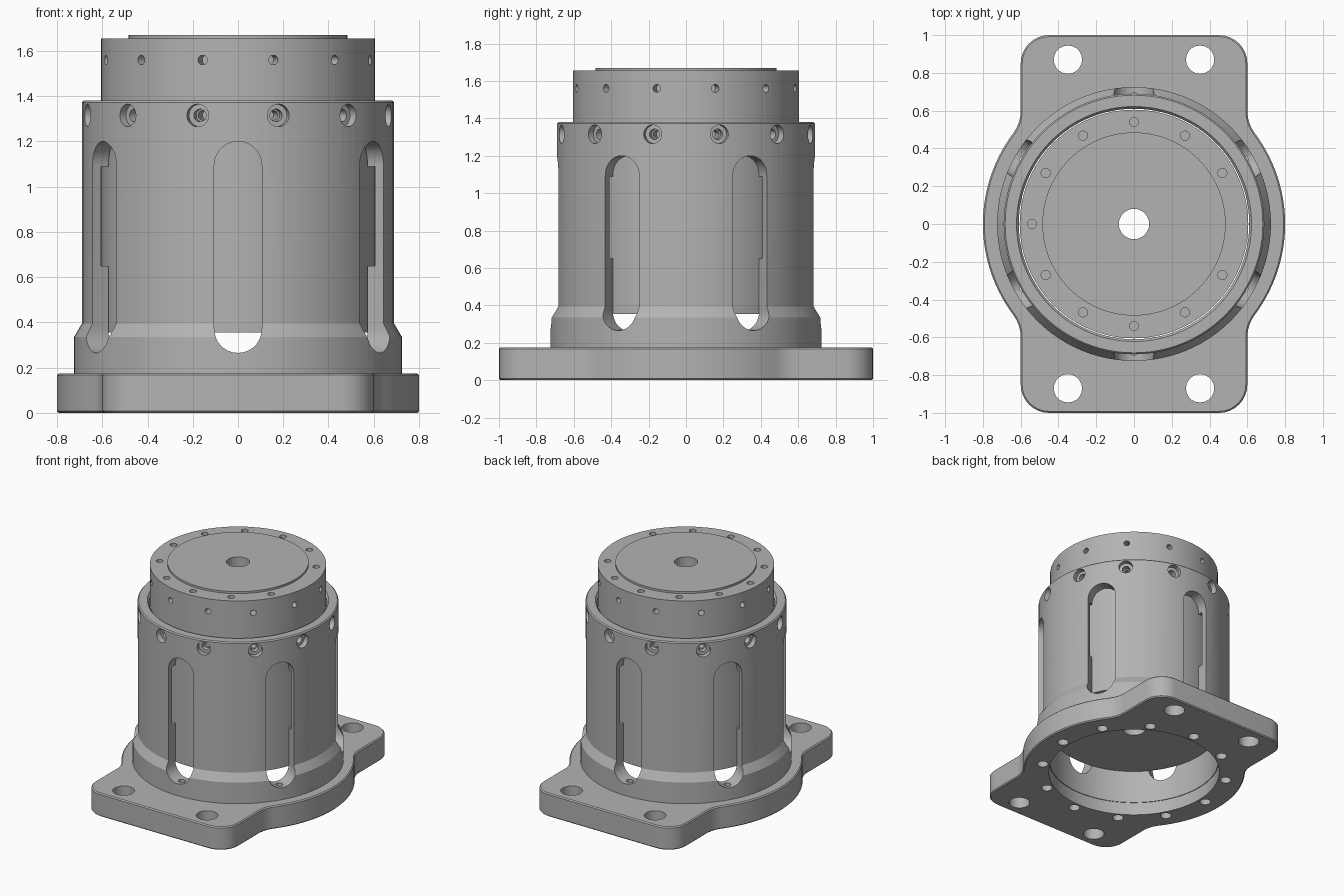
import bpy, bmesh
from math import sin, cos, pi, radians
from mathutils import Matrix, Vector

cube = bpy.data.objects.get("Cube")
if cube:
    bpy.data.objects.remove(cube)

metal = bpy.data.materials.new("machined_grey")
metal.use_nodes = True
GREY = (0.45, 0.45, 0.45, 1)
metal.diffuse_color = GREY
metal.node_tree.nodes["Principled BSDF"].inputs["Base Color"].default_value = GREY


def make_object(name, bm):
    bmesh.ops.recalc_face_normals(bm, faces=bm.faces)
    mesh = bpy.data.meshes.new(name)
    bm.to_mesh(mesh)
    bm.free()
    mesh.materials.append(metal)
    obj = bpy.data.objects.new(name, mesh)
    bpy.context.collection.objects.link(obj)
    return obj


def lathe(bm, profile, steps, matrix=Matrix()):
    """Revolve a closed (radius, z) profile round z; radius 0 makes a solid end."""
    rings = []
    for r, z in profile:
        if r == 0:
            rings.append([bm.verts.new(matrix @ Vector((0, 0, z)))] * steps)
        else:
            rings.append([bm.verts.new(matrix @ Vector((r * cos(2 * pi * i / steps),
                          r * sin(2 * pi * i / steps), z))) for i in range(steps)])
    closed = profile[0][0] > 0
    for k in range(len(rings) if closed else len(rings) - 1):
        a, b = rings[k], rings[(k + 1) % len(rings)]
        for i in range(steps):
            j = (i + 1) % steps
            bm.faces.new(list(dict.fromkeys((a[i], a[j], b[j], b[i]))))


def drill(bm, matrix, *stages):
    """Stepped drill: each stage is (radius, start, end) along local z."""
    profile = [(0, stages[0][1])]
    for r, start, end in stages:
        profile += [(r, start), (r, end)]
    lathe(bm, profile + [(0, stages[-1][2])], 20, matrix)


def prism(bm, points, offset):
    face = bm.faces.new([bm.verts.new(p) for p in points])
    new = bmesh.ops.extrude_face_region(bm, geom=[face])["geom"]
    bmesh.ops.translate(bm, vec=offset, verts=[v for v in new if isinstance(v, bmesh.types.BMVert)])


def polar(angle, r=0.0, z=0.0):
    """Frame at an angle from the front, with local -y pointing outward."""
    return Matrix.Rotation(radians(angle), 4, "Z") @ Matrix.Translation((0, -r, z))


def radial(angle, z):
    """Frame whose local z points outward at an angle."""
    return polar(angle, 0, z) @ Matrix.Rotation(pi / 2, 4, "X")


def finish(obj, cutter_bm):
    """Cut the holes, bake the modifiers and shade."""
    cutter = make_object(obj.name + "_cutter", cutter_bm)
    cutter.hide_render = True
    mod = obj.modifiers.new("holes", "BOOLEAN")
    mod.operation, mod.solver, mod.object = "DIFFERENCE", "EXACT", cutter
    graph = bpy.context.evaluated_depsgraph_get()
    mesh = bpy.data.meshes.new_from_object(obj.evaluated_get(graph))
    obj.modifiers.clear()
    obj.data = mesh
    bpy.data.objects.remove(cutter)
    mesh.shade_smooth()
    mesh.set_sharp_from_angle(angle=radians(25))


def arc(cx, cy, r, start, end, n):
    return [(cx + r * cos(radians(start + (end - start) * i / n)),
             cy + r * sin(radians(start + (end - start) * i / n))) for i in range(n + 1)]


# Base plate: round flange blended into a rectangle with rounded corners
quarter = (arc(0, 0, 0.8, 0, 36.87, 14)[:-1] + arc(0.8, 0.6, 0.2, 216.87, 180, 6)
           + arc(0.45, 0.85, 0.15, 0, 90, 8))
half = quarter + [(-x, y) for x, y in reversed(quarter)]
outline = half + [(x, -y) for x, y in reversed(half)][1:-1]
bm = bmesh.new()
prism(bm, [(x, y, 0) for x, y in outline], (0, 0, 0.175))
plate = make_object("base_plate", bm)
bevel = plate.modifiers.new("edge", "BEVEL")
bevel.width, bevel.segments, bevel.angle_limit = 0.008, 1, radians(60)

cut = bmesh.new()
lathe(cut, [(0, -0.1), (0.615, -0.1), (0.615, 0.1), (0.61, 0.1), (0.61, 0.3), (0, 0.3)], 96)
for sx in (-1, 1):
    for sy in (-1, 1):
        drill(cut, Matrix.Translation((0.35 * sx, 0.87 * sy, 0)), (0.075, -0.1, 0.3))
for i in range(12):
    drill(cut, polar(30 * i, 0.67), (0.04, -0.1, 0.1), (0.025, 0.1, 0.3))
finish(plate, cut)

# Housing: flared sleeve with a relieved band inside
bm = bmesh.new()
lathe(bm, [(0.61, 0.175), (0.725, 0.175), (0.725, 0.335), (0.69, 0.395), (0.69, 1.372),
           (0.682, 1.38), (0.622, 1.38), (0.61, 1.365), (0.61, 1.09), (0.647, 1.09),
           (0.647, 0.65), (0.61, 0.65)], 96)
housing = make_object("housing_sleeve", bm)

cut = bmesh.new()
for i in range(6):
    # Long round-ended windows, each with a screw hole in its sill
    stadium = arc(0, 1.095, 0.105, 0, 180, 14) + arc(0, 0.37, 0.105, 180, 360, 14)
    turn = polar(60 * i)
    prism(cut, [turn @ Vector((x, -0.5, z)) for x, z in stadium],
          turn.to_3x3() @ Vector((0, -0.4, 0)))
for i in range(12):
    drill(cut, radial(30 * i + 15, 1.315), (0.028, 0.5, 0.65), (0.05, 0.65, 0.8))
finish(housing, cut)

cut = bmesh.new()
for i in range(12):
    drill(cut, polar(30 * i, 0.67), (0.025, 0.1, 0.3))
finish(housing, cut)

# Inner drum with a raised top face
bm = bmesh.new()
lathe(bm, [(0.08, 0.355), (0.605, 0.355), (0.605, 1.655), (0.485, 1.655),
           (0.485, 1.67), (0.08, 1.67)], 96)
drum = make_object("inner_drum", bm)

cut = bmesh.new()
for i in range(12):
    if i != 3:
        drill(cut, polar(30 * i, 0.54), (0.024, 1.59, 1.8))
    for z in (1.315, 1.56):
        drill(cut, radial(30 * i + 15, z), (0.021, 0.53, 0.8))
finish(drum, cut)
